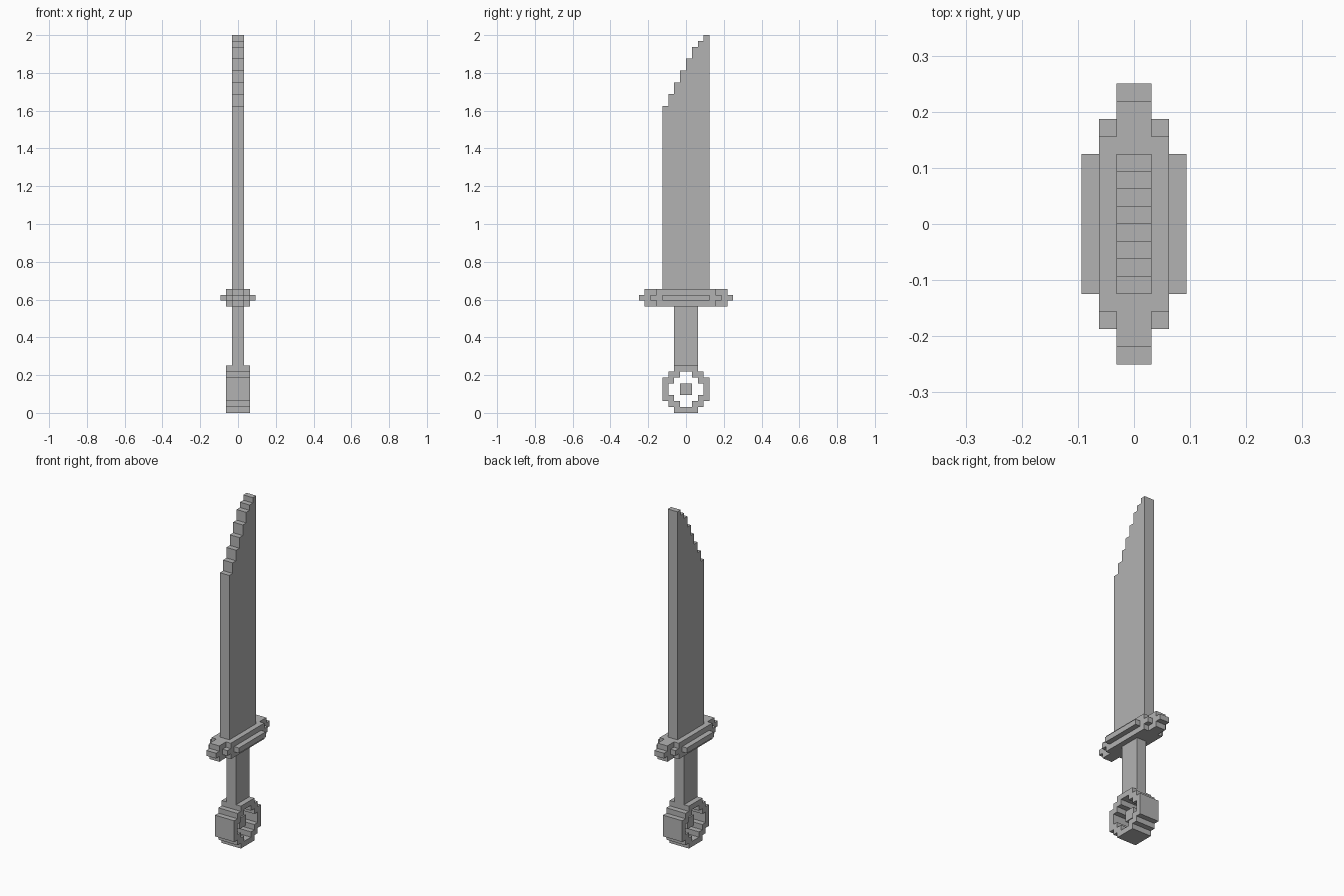
import bpy
import bmesh
from mathutils import Vector

U = 1 / 32  # size of one block

old = bpy.data.objects.get("Cube")
if old:
    bpy.data.objects.remove(old, do_unlink=True)

grey = bpy.data.materials.new("plain_grey")
grey.use_nodes = True
grey.diffuse_color = (0.45, 0.45, 0.45, 1)
grey.node_tree.nodes["Principled BSDF"].inputs["Base Color"].default_value = grey.diffuse_color


def four_way(quarter):
    """Mirror a quarter outline into a closed outline."""
    half = quarter + [(-a, b) for a, b in reversed(quarter)]
    return half + [(-a, -b) for a, b in half]


def side_point(y, z, x):
    return Vector((x, y, z)) * U


def plan_point(y, x, z):
    return Vector((x, y, z)) * U


def finish(name, bm):
    bmesh.ops.recalc_face_normals(bm, faces=bm.faces)
    mesh = bpy.data.meshes.new(name)
    bm.to_mesh(mesh)
    bm.free()
    mesh.materials.append(grey)
    bpy.context.collection.objects.link(bpy.data.objects.new(name, mesh))


def prism(name, outline, low, high, place):
    """Extrude an outline between two levels."""
    bm = bmesh.new()
    face = bm.faces.new([bm.verts.new(place(a, b, low)) for a, b in outline])
    extruded = bmesh.ops.extrude_face_region(bm, geom=[face])["geom"]
    verts = [v for v in extruded if isinstance(v, bmesh.types.BMVert)]
    bmesh.ops.translate(bm, verts=verts, vec=place(0, 0, high - low))
    finish(name, bm)


def block(name, half_y, z0, z1):
    outline = [(-half_y, z0), (half_y, z0), (half_y, z1), (-half_y, z1)]
    prism(name, outline, -1, 1, side_point)


# Blade with a stepped, slanted tip
tip = [52, 54, 56, 58, 60, 62, 63, 64]
blade = [(4, 21), (-4, 21)]
for i, top in enumerate(tip):
    blade += [(i - 4, top), (i - 3, top)]
prism("blade", blade, -1, 1, side_point)

# Crossguard: tall core and a wider middle rim
prism("guard_core", four_way([(7, 1), (5, 1), (5, 2)]), 18, 21, plan_point)
prism("guard_rim", four_way([(8, 1), (6, 1), (6, 2), (4, 2), (4, 3)]), 19, 20, plan_point)

# Grip and the small block in the middle of the pommel
block("grip", 2, 8, 18)
block("pommel_center", 1, 3, 5)

# Stepped pommel ring
outer = [(4, 2), (3, 2), (3, 3), (2, 3), (2, 4)]
inner = [(a - 1, b - 1) for a, b in outer]
bm = bmesh.new()
loops = [[bm.verts.new(side_point(y, z + 4, x)) for y, z in four_way(q)]
         for q, x in ((outer, -2), (outer, 2), (inner, 2), (inner, -2))]
for k in range(4):
    a, b = loops[k], loops[(k + 1) % 4]
    for i in range(len(a)):
        j = (i + 1) % len(a)
        bm.faces.new((a[i], a[j], b[j], b[i]))
finish("pommel_ring", bm)
